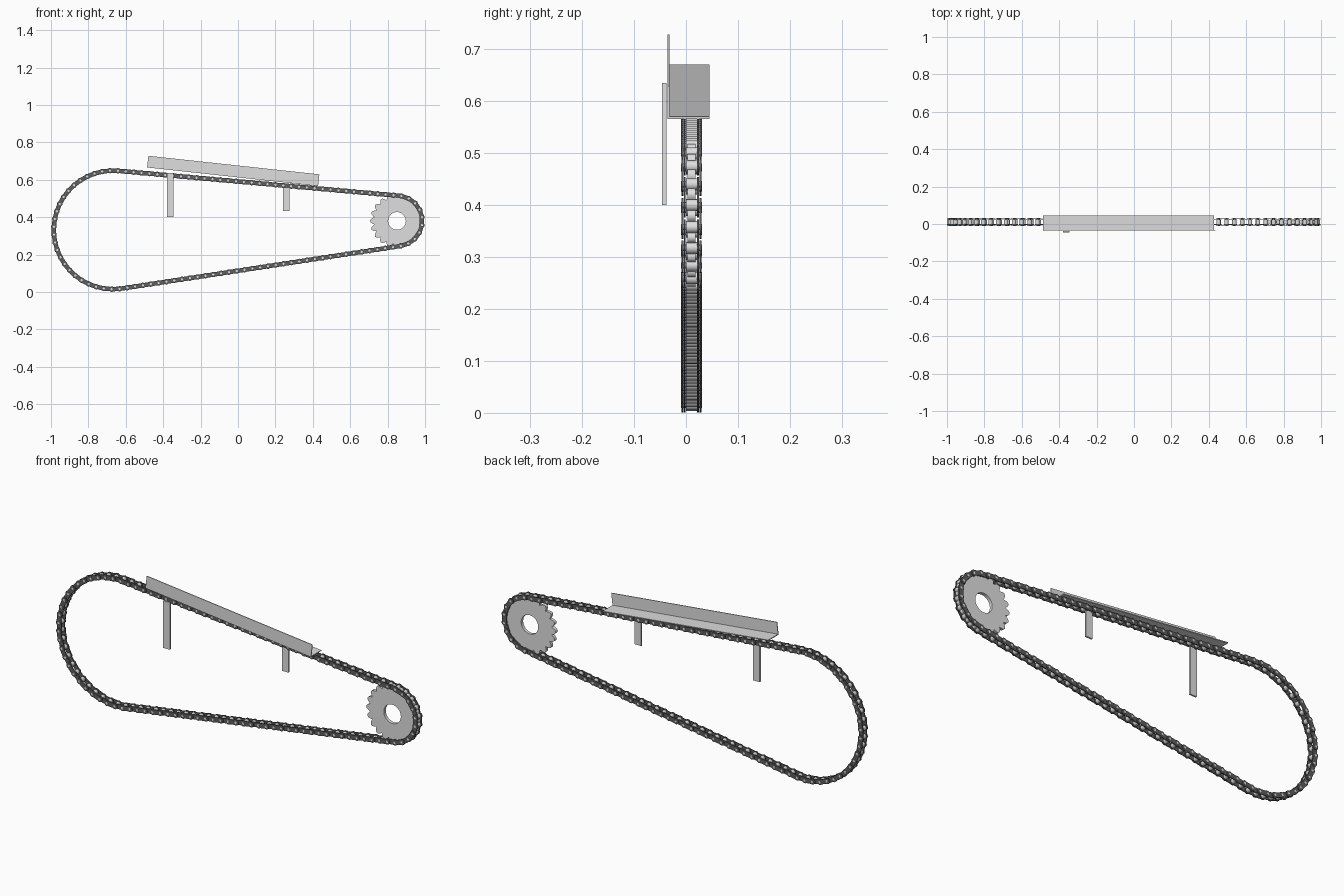
import bpy, bmesh, math
from mathutils import Vector

if "Cube" in bpy.data.objects:
    bpy.data.objects.remove(bpy.data.objects["Cube"])


def material(name, v):
    m = bpy.data.materials.new(name)
    m.diffuse_color = (v, v, v, 1)
    m.use_nodes = True
    m.node_tree.nodes["Principled BSDF"].inputs["Base Color"].default_value = m.diffuse_color
    return m


steel = material("light steel", 0.74)
dark = material("dark steel", 0.11)


def finish(name, bm, mat, smooth=False):
    bmesh.ops.recalc_face_normals(bm, faces=bm.faces[:])
    me = bpy.data.meshes.new(name)
    bm.to_mesh(me)
    bm.free()
    ob = bpy.data.objects.new(name, me)
    bpy.context.collection.objects.link(ob)
    me.materials.append(mat)
    if smooth:
        bpy.ops.object.select_all(action='DESELECT')
        ob.select_set(True)
        bpy.context.view_layer.objects.active = ob
        bpy.ops.object.shade_smooth_by_angle(angle=math.radians(35))
    return ob


def prism(bm, pts, y0, y1):
    """Extrude an x-z outline between two y depths."""
    a = [bm.verts.new((x, y0, z)) for x, z in pts]
    b = [bm.verts.new((x, y1, z)) for x, z in pts]
    bm.faces.new(a)
    bm.faces.new(b[::-1])
    n = len(pts)
    for i in range(n):
        j = (i + 1) % n
        bm.faces.new((a[j], a[i], b[i], b[j]))


def polar(c, r, a):
    return Vector((c[0] + r * math.cos(a), c[1] + r * math.sin(a)))


def circle(c, r, n):
    return [polar(c, r, math.tau * i / n) for i in range(n)]


# Chain path: two arcs joined by tangents
BIG, R = Vector((-0.668, 0.332)), 0.317
SMALL, r = Vector((0.85, 0.38)), 0.135
d = SMALL - BIG
base = math.atan2(d.y, d.x)
spread = math.acos((R - r) / d.length)
lo, hi = base - spread, base + spread
straight = math.sqrt(d.length ** 2 - (R - r) ** 2)
arc_s = r * 2 * spread
arc_b = R * (math.tau - 2 * spread)
TOTAL = arc_s + arc_b + 2 * straight
LINKS = 106
Y = 0.0105


def path(s):
    if s < arc_s:
        return polar(SMALL, r, lo + s / r)
    s -= arc_s
    if s < straight:
        return polar(SMALL, r, hi).lerp(polar(BIG, R, hi), s / straight)
    s -= straight
    if s < arc_b:
        return polar(BIG, R, hi + s / R)
    s -= arc_b
    return polar(BIG, R, lo).lerp(polar(SMALL, r, lo), s / straight)


pins = [path(TOTAL * i / LINKS) for i in range(LINKS)]


def plate_outline(p, q, rad):
    """Waisted link plate around two pins."""
    u = q - p
    a = math.atan2(u.y, u.x)
    half = math.radians(125)
    pts = [polar(q, rad, a - half + 2 * half * i / 9) for i in range(10)]
    pts += [polar(p, rad, a + math.pi - half + 2 * half * i / 9) for i in range(10)]
    return pts


# Chain plates, alternating inner and outer
inner, outer = bmesh.new(), bmesh.new()
for i, p in enumerate(pins):
    q = pins[(i + 1) % LINKS]
    bm, near, far = (inner, 0.011, 0.0148) if i % 2 else (outer, 0.0152, 0.019)
    for side in (-1, 1):
        prism(bm, plate_outline(p, q, 0.0145), Y + side * near, Y + side * far)
finish("chain_inner_plates", inner, dark)
finish("chain_outer_plates", outer, dark)

# Chain rollers and pins
rollers, rods = bmesh.new(), bmesh.new()
for p in pins:
    prism(rollers, circle(p, 0.0115, 16), Y - 0.0108, Y + 0.0108)
    prism(rods, circle(p, 0.006, 12), Y - 0.0205, Y + 0.0205)
finish("chain_rollers", rollers, steel, True)
finish("chain_pins", rods, steel, True)

# Sprocket with rounded teeth and a bore
TEETH, STEPS = 20, 10
N = TEETH * STEPS
phase = lo + math.pi / TEETH
bm = bmesh.new()
rings = []
for i in range(N):
    a = phase + math.tau * i / N
    lobe = (0.5 + 0.5 * math.cos(math.tau * i / STEPS)) ** 0.5
    ro = 0.123 + 0.021 * lobe
    rings.append([bm.verts.new((v.x, y, v.y)) for v, y in (
        (polar(SMALL, ro, a), Y - 0.008), (polar(SMALL, ro, a), Y + 0.008),
        (polar(SMALL, 0.047, a), Y + 0.008), (polar(SMALL, 0.047, a), Y - 0.008))])
for i in range(N):
    g, h = rings[i], rings[(i + 1) % N]
    for k in range(4):
        m = (k + 1) % 4
        bm.faces.new((g[k], g[m], h[m], h[k]))
finish("sprocket", bm, steel, True)

# Angle-section chain guard: front flange and base plate
bm = bmesh.new()
prism(bm, [(-0.486, 0.666), (0.428, 0.566), (0.435, 0.629), (-0.479, 0.728)], -0.036, -0.032)
prism(bm, [(-0.486, 0.666), (0.428, 0.566), (0.4285, 0.570), (-0.4855, 0.670)], -0.032, 0.045)
finish("chain_guard", bm, steel)

# Support straps
for name, x, z0, z1, y in (("rear_guard_strap", -0.3625, 0.40, 0.635, -0.042),
                           ("front_guard_strap", 0.2575, 0.433, 0.575, 0.007)):
    bm = bmesh.new()
    prism(bm, [(x - 0.018, z0), (x + 0.018, z0), (x + 0.018, z1), (x - 0.018, z1)],
          y - 0.004, y + 0.004)
    finish(name, bm, steel)
